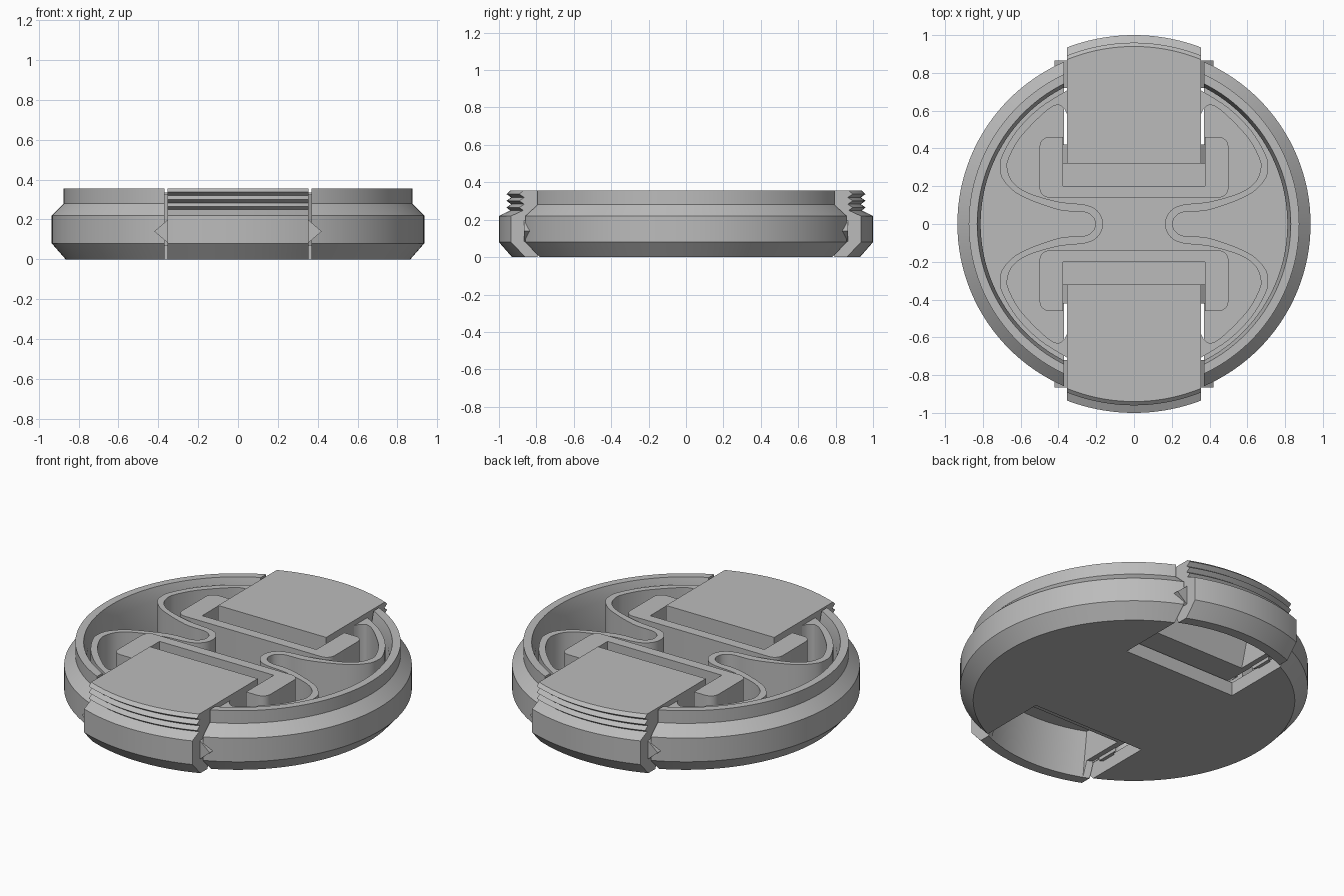
import bpy, bmesh, math

if "Cube" in bpy.data.objects:
    bpy.data.objects.remove(bpy.data.objects["Cube"], do_unlink=True)

grey = bpy.data.materials.new("plain_grey")
grey.use_nodes = True
colour = (0.5, 0.5, 0.5, 1)
grey.diffuse_color = colour
grey.node_tree.nodes["Principled BSDF"].inputs["Base Color"].default_value = colour


def activate(obj):
    bpy.ops.object.select_all(action='DESELECT')
    obj.select_set(True)
    bpy.context.view_layer.objects.active = obj


def loft(name, rings, closed=False, mirror=(False, False, False), rounding=None):
    """Bridge equal rings of points; cap the ends unless the loop closes."""
    bm = bmesh.new()
    loops = [[bm.verts.new(p) for p in ring] for ring in rings]
    pairs = list(zip(loops, loops[1:]))
    if closed:
        pairs.append((loops[-1], loops[0]))
    else:
        bm.faces.new(loops[0])
        bm.faces.new(loops[-1])
    for a, b in pairs:
        for i in range(len(a)):
            j = (i + 1) % len(a)
            bm.faces.new((a[i], a[j], b[j], b[i]))
    if rounding:
        edges = [e for e in bm.edges if rounding(*e.verts)]
        bmesh.ops.bevel(bm, geom=edges, offset=0.05, segments=5,
                        profile=0.5, affect='EDGES')
    bmesh.ops.remove_doubles(bm, verts=bm.verts, dist=0.0001)
    bmesh.ops.recalc_face_normals(bm, faces=bm.faces)
    mesh = bpy.data.meshes.new(name)
    bm.to_mesh(mesh)
    bm.free()
    mesh.materials.append(grey)
    obj = bpy.data.objects.new(name, mesh)
    bpy.context.collection.objects.link(obj)
    activate(obj)
    bpy.ops.object.shade_smooth_by_angle(angle=math.radians(25))
    if any(mirror):
        mod = obj.modifiers.new("mirror", 'MIRROR')
        mod.use_axis = mirror
        mod.use_mirror_merge = False
    return obj


def prism(name, outline, bottom, top, **options):
    rings = [[(x, y, z) for x, y in outline] for z in (bottom, top)]
    return loft(name, rings, **options)


def smooth_path(points, steps=5):
    """Catmull-Rom path through the points."""
    ext = [points[0]] + points + [points[-1]]
    path = []
    for a, b, c, d in zip(ext, ext[1:], ext[2:], ext[3:]):
        for s in range(steps):
            t = s / steps
            path.append(tuple(
                0.5 * (2 * q + (r - p) * t + (2 * p - 5 * q + 4 * r - u) * t * t
                       + (3 * q - p - 3 * r + u) * t ** 3)
                for p, q, r, u in zip(a, b, c, d)))
    return path + [points[-1]]


def both_halves(points):
    return points + [(x, -y) for x, y in reversed(points[:-1])]


FLOOR = 0.08
PAD = 0.355
BOTH_ENDS = (False, True, False)

# Round body: chamfered wall, raised rim and flat floor
profile = [(0, 0), (0.865, 0), (0.935, FLOOR), (0.935, 0.22), (0.875, 0.28),
           (0.875, PAD), (0.83, PAD), (0.812, 0.28), (0.812, FLOOR), (0, FLOOR)]
count = 128
angles = [2 * math.pi * i / count for i in range(count)]
body = loft("body", [[(r * math.cos(a), r * math.sin(a), z) for r, z in profile]
                     for a in angles], closed=True)

# Slots through the wall and floor for the two sliders
slot = prism("slot_cutter", [(-0.37, 0.38), (0.37, 0.38), (0.37, 1.2), (-0.37, 1.2)],
             -0.5, 1)
for side in (1, -1):
    slot.scale.y = side
    if side < 0:
        slot.scale.y = 1
        slot.rotation_euler.z = math.pi
    bpy.context.view_layer.update()
    activate(body)
    cut = body.modifiers.new("slot", 'BOOLEAN')
    cut.operation = 'DIFFERENCE'
    cut.solver = 'EXACT'
    cut.object = slot
    bpy.ops.object.modifier_apply(modifier=cut.name)
bpy.data.objects.remove(slot, do_unlink=True)
activate(body)
bpy.ops.object.shade_smooth_by_angle(angle=math.radians(25))

# Sliding squeeze tabs: curved threaded outside, hollow underneath
outside = [(0.93, 0), (1, FLOOR), (1, 0.22), (0.94, 0.25)]
for k in range(3):
    outside += [(0.96, 0.265 + 0.036 * k), (0.935, 0.283 + 0.036 * k)]
outside[-1] = (0.94, PAD)
inside = [(0.32, PAD), (0.32, 0.09), (0.52, 0.09)]


def slider_ring(x, ceiling):
    under = [(0.57, ceiling), (0.84, ceiling)]
    ring = [(x, math.sqrt(r * r - x * x), z) for r, z in outside]
    ring += [(x, y, z) for y, z in inside + under[:1]]
    ring += [(x, math.sqrt(r * r - x * x), z) for r, z in under[1:] + [(0.87, 0)]]
    return ring


wall = 0.32
rings = [slider_ring(-PAD, 0.09), slider_ring(-wall, 0.09)]
rings += [slider_ring(-wall + 2 * wall * i / 16, 0.27) for i in range(17)]
rings += [slider_ring(wall, 0.09), slider_ring(PAD, 0.09)]
loft("slider_tab", rings, mirror=BOTH_ENDS)

# V-shaped guide rails on the slider sides
for name, start, end in (("inner_rail", 0.32, 0.42), ("outer_rail", 0.72, 0.865)):
    loft(name, [[(0.35, y, 0.08), (0.42, y, 0.14), (0.35, y, 0.2)]
                for y in (start, end)], mirror=(True, True, False))

# U-shaped guide frames standing on the floor
half = [(0.375, 0.2), (0.375, 0.46), (0.5, 0.46), (0.5, 0.14)]
outline = half + [(-x, y) for x, y in reversed(half)]
prism("guide_frame", outline, FLOOR - 0.01, 0.335, mirror=BOTH_ENDS,
      rounding=lambda a, b: abs(a.co.x) > 0.45 and abs(a.co.z - b.co.z) > 0.1)

# Winding leaf springs joining the two sliders
outer = [(0.35, 0.71), (0.5, 0.615), (0.62, 0.495), (0.695, 0.37), (0.71, 0.3),
         (0.69, 0.23), (0.6, 0.15), (0.4, 0.075), (0.27, 0.065),
         (0.22, 0.04), (0.205, 0)]
inner = [(0.35, 0.57), (0.37, 0.61), (0.41, 0.63), (0.48, 0.585), (0.6, 0.46),
         (0.662, 0.35), (0.67, 0.29), (0.64, 0.22), (0.56, 0.165), (0.4, 0.118),
         (0.25, 0.1), (0.185, 0.06), (0.165, 0)]
spring = smooth_path(both_halves(outer)) + smooth_path(both_halves(inner))[::-1]
prism("leaf_spring", spring, FLOOR - 0.01, 0.325, mirror=(True, False, False))
